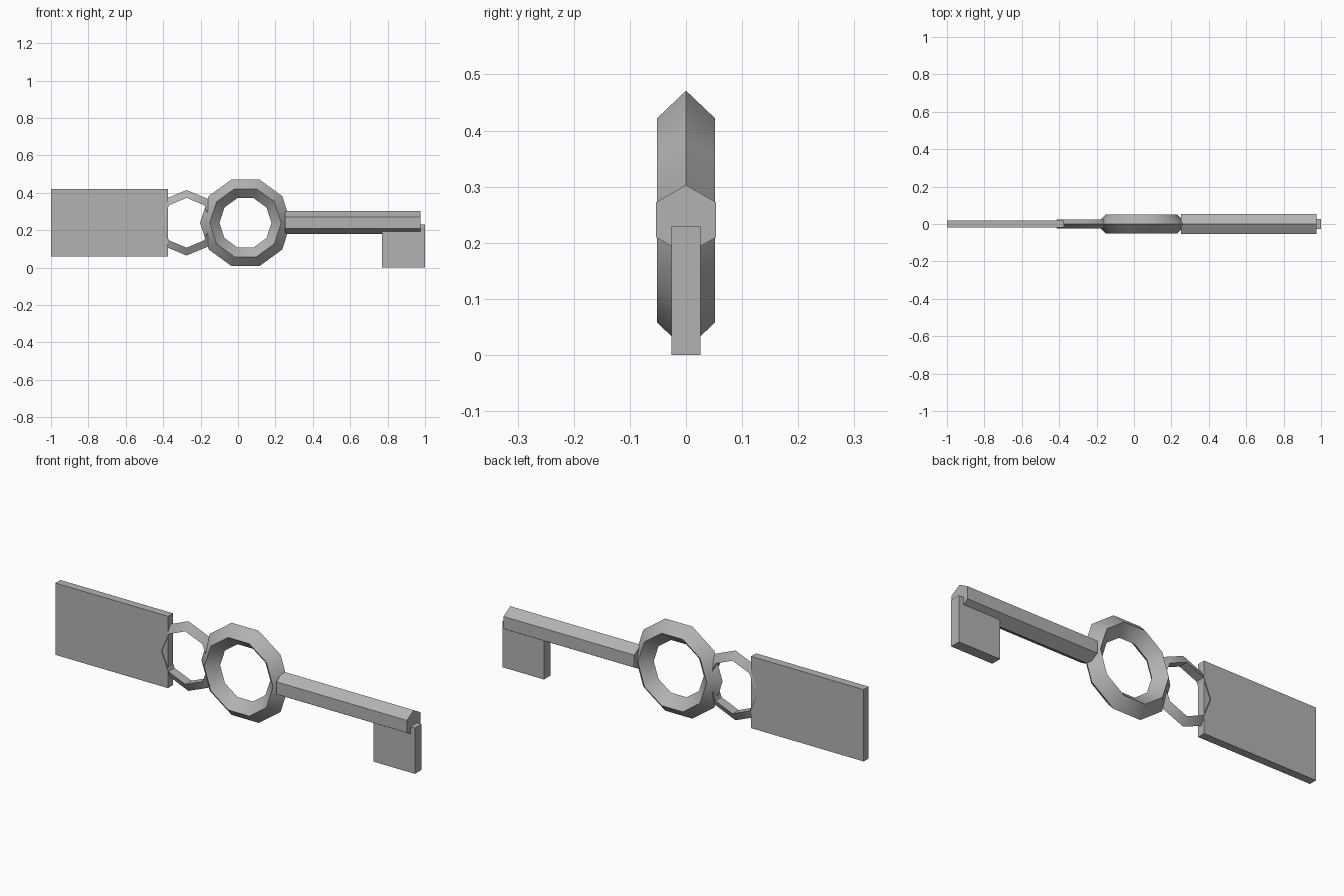
import bpy
import bmesh
from math import pi, cos, sin, radians
from mathutils import Matrix

cube = bpy.data.objects.get("Cube")
if cube:
    bpy.data.objects.remove(cube, do_unlink=True)

MID_Z = 0.24

metal = bpy.data.materials.new("grey metal")
metal.use_nodes = True
GREY = (0.45, 0.45, 0.45, 1)
metal.diffuse_color = GREY
metal.node_tree.nodes["Principled BSDF"].inputs["Base Color"].default_value = GREY


def finish(name, bm, smooth=False):
    bmesh.ops.recalc_face_normals(bm, faces=bm.faces)
    mesh = bpy.data.meshes.new(name)
    bm.to_mesh(mesh)
    bm.free()
    obj = bpy.data.objects.new(name, mesh)
    mesh.materials.append(metal)
    bpy.context.collection.objects.link(obj)
    if smooth:
        bpy.ops.object.select_all(action="DESELECT")
        obj.select_set(True)
        bpy.context.view_layer.objects.active = obj
        bpy.ops.object.shade_smooth_by_angle(angle=radians(30))
    return obj


def box(name, x, y, z):
    """Box from (min, max) pairs."""
    bm = bmesh.new()
    size = Matrix.Diagonal((x[1] - x[0], y[1] - y[0], z[1] - z[0], 1))
    centre = Matrix.Translation((sum(x) / 2, sum(y) / 2, sum(z) / 2))
    bmesh.ops.create_cube(bm, size=1, matrix=centre @ size)
    return finish(name, bm)


def ring(name, x, major, minor, sides, section, start=0.0):
    """Low-poly torus standing in the XZ plane; section = sides of its tube."""
    bm = bmesh.new()
    loops = []
    for i in range(sides):
        a = start + 2 * pi * i / sides
        loop = []
        for j in range(section):
            b = 2 * pi * j / section
            r = major + minor * cos(b)
            loop.append(bm.verts.new((x + r * cos(a), minor * sin(b), MID_Z + r * sin(a))))
        loops.append(loop)
    for i in range(sides):
        p, q = loops[i], loops[(i + 1) % sides]
        for j in range(section):
            k = (j + 1) % section
            bm.faces.new((p[j], p[k], q[k], q[j]))
    return finish(name, bm, smooth=True)


# Flat tag and the two linked rings
box("tag_plate", (-1.0, -0.375), (-0.02, 0.02), (0.06, 0.42))
ring("small_link_ring", -0.275, 0.147, 0.028, 8, 3)
ring("large_bow_ring", 0.04, 0.191, 0.052, 10, 4)

# Hexagonal shaft with a ridge on top
bm = bmesh.new()
bmesh.ops.create_cone(
    bm, cap_ends=True, segments=6, radius1=0.062, radius2=0.062, depth=0.725,
    matrix=Matrix.Translation((0.6125, 0, MID_Z + 0.001)) @ Matrix.Rotation(pi / 2, 4, "Y"))
bm.verts.ensure_lookup_table()
if max(v.co.z for v in bm.verts) < MID_Z + 0.06:
    bmesh.ops.rotate(bm, verts=bm.verts, cent=(0, 0, MID_Z + 0.001),
                     matrix=Matrix.Rotation(pi / 6, 3, "X"))
finish("key_shaft", bm)

# Bit hanging from the end of the shaft
box("key_bit", (0.77, 1.0), (-0.026, 0.026), (0.0, 0.23))
